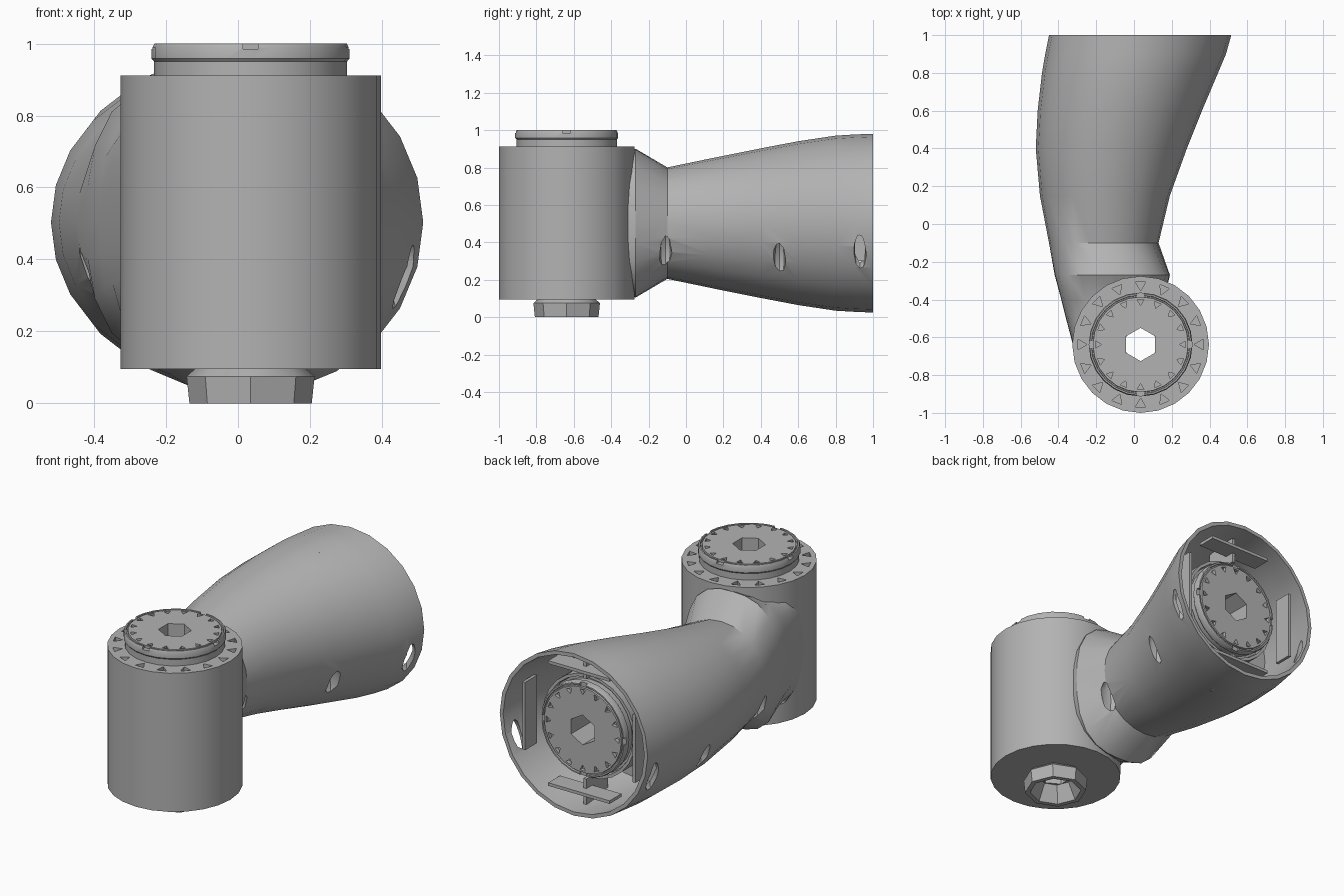
import bpy
import bmesh
from math import cos, sin, pi, radians
from mathutils import Vector

if "Cube" in bpy.data.objects:
    bpy.data.objects.remove(bpy.data.objects["Cube"], do_unlink=True)

grey = bpy.data.materials.new("cast_grey")
grey.use_nodes = True
grey.diffuse_color = (0.45, 0.45, 0.45, 1)
grey.node_tree.nodes["Principled BSDF"].inputs["Base Color"].default_value = (0.45, 0.45, 0.45, 1)

JOINT = Vector((0.035, -0.638, 0))
MOUTH = Vector((0.03, 0, 0.5))


def finish(name, bm):
    bmesh.ops.recalc_face_normals(bm, faces=bm.faces)
    mesh = bpy.data.meshes.new(name)
    bm.to_mesh(mesh)
    bm.free()
    mesh.materials.append(grey)
    obj = bpy.data.objects.new(name, mesh)
    bpy.context.scene.collection.objects.link(obj)
    return obj


def skin(bm, rings, closed=False):
    """Bridge rings of points; cap both ends, or close into a hollow ring."""
    loops = [[bm.verts.new(p) for p in ring] for ring in rings]
    pairs = list(zip(loops, loops[1:]))
    if closed:
        pairs.append((loops[-1], loops[0]))
    else:
        bm.faces.new(loops[0])
        bm.faces.new(loops[-1])
    for a, b in pairs:
        for i in range(len(a)):
            j = (i + 1) % len(a)
            bm.faces.new((a[i], a[j], b[j], b[i]))


def place(centre, axis, u, v, h):
    """Point with offsets u, v across the axis and h along it."""
    return centre + (Vector((u, v, h)) if axis == "z" else Vector((u, h, v)))


def circle(centre, axis, r, h, sides, turn=0.0):
    angles = [turn + 2 * pi * i / sides for i in range(sides)]
    return [place(centre, axis, r * cos(a), r * sin(a), h) for a in angles]


def lathe(name, centre, axis, profile, sides, closed=False):
    bm = bmesh.new()
    skin(bm, [circle(centre, axis, r, h, sides) for r, h in profile], closed)
    return finish(name, bm)


def box(name, centre, size):
    bm = bmesh.new()
    bmesh.ops.create_cube(bm, size=1)
    bmesh.ops.scale(bm, vec=size, verts=bm.verts)
    bmesh.ops.translate(bm, vec=centre, verts=bm.verts)
    return finish(name, bm)


def carve(obj, bm):
    """Subtract the cutter mesh from the object and discard the cutter."""
    cutter = finish("cutter", bm)
    cutter.hide_render = True
    mod = obj.modifiers.new("carve", "BOOLEAN")
    mod.operation, mod.solver, mod.object = "DIFFERENCE", "EXACT", cutter
    deps = bpy.context.evaluated_depsgraph_get()
    mesh = bpy.data.meshes.new_from_object(obj.evaluated_get(deps))
    obj.modifiers.clear()
    obj.data = mesh
    bpy.data.objects.remove(cutter, do_unlink=True)


def bore(obj, centre, axis, low, high):
    bm = bmesh.new()
    skin(bm, [circle(centre, axis, 0.088, h, 6, pi / 6) for h in (low, high)])
    carve(obj, bm)


def bolt_pits(obj, centre, axis, radius, size, face):
    """Sixteen triangular pits around a flat face."""
    bm = bmesh.new()
    for i in range(16):
        a = 2 * pi * i / 16
        mid = place(centre, axis, radius * cos(a), radius * sin(a), 0)
        skin(bm, [circle(mid, axis, size, h, 3, a + pi) for h in (face - 0.02, face + 0.02)])
    carve(obj, bm)


def output_cap(name, centre, axis, base):
    """Stepped flange with a groove, bolt pits, rim notches and hex bore."""
    steps = [(0.268, 0), (0.268, 0.04), (0.275, 0.048), (0.275, 0.08), (0.27, 0.09),
             (0.262, 0.09), (0.26, 0.08), (0.254, 0.08), (0.252, 0.09)]
    cap = lathe(name, centre, axis, [(r, base + h) for r, h in steps], 24)
    bore(cap, centre, axis, base - 0.1, base + 0.2)
    bolt_pits(cap, centre, axis, 0.228, 0.021, base + 0.09)
    bm = bmesh.new()
    for i in range(4):
        a = pi * i / 2
        mid = place(centre, axis, 0.27 * cos(a), 0.27 * sin(a), 0)
        skin(bm, [circle(mid, axis, 0.03, base + h, 4, a + pi / 4) for h in (0.075, 0.12)])
    carve(cap, bm)


# Upright joint housing
housing = lathe("joint_housing", JOINT, "z", [(0.362, 0.095), (0.362, 0.912)], 24)
bore(housing, JOINT, "z", 0, 1)
bolt_pits(housing, JOINT, "z", 0.316, 0.032, 0.912)
output_cap("joint_cap", JOINT, "z", 0.91)

# Hollow boss underneath
lathe("bottom_boss", JOINT, "z",
      [(0.15, 0.1), (0.178, 0.075), (0.17, 0), (0.142, 0), (0.092, 0.1)], 8, closed=True)

# Arm stations: y, left x, right x, half height, squareness
STATIONS = [
    (-0.66, -0.318, -0.2, 0.28, 2.5), (-0.5, -0.36, -0.1, 0.32, 2.5),
    (-0.4, -0.385, 0.16, 0.33, 3), (-0.27, -0.42, 0.19, 0.398, 2.7),
    (-0.1, -0.45, 0.13, 0.298, 2.1), (0.15, -0.498, 0.19, 0.35, 2),
    (0.4, -0.52, 0.28, 0.4, 2), (0.6, -0.51, 0.36, 0.438, 2),
    (0.8, -0.487, 0.445, 0.468, 2), (0.9, -0.47, 0.487, 0.474, 2),
    (1.0, -0.45, 0.515, 0.478, 2)]


def station(y):
    for a, b in zip(STATIONS, STATIONS[1:]):
        if a[0] <= y <= b[0]:
            t = (y - a[0]) / (b[0] - a[0])
            return [p + (q - p) * t for p, q in zip(a, b)]


def oval(y, inset=0.0):
    y, left, right, rz, n = station(y)
    rx = (right - left) / 2 - inset
    mid = (left + right) / 2
    points = []
    for i in range(24):
        c, s = cos(2 * pi * i / 24), sin(2 * pi * i / 24)
        k = (abs(c) ** n + abs(s) ** n) ** (-1 / n)
        points.append(Vector((mid + rx * c * k, y, 0.503 + (rz - inset) * s * k)))
    return points


# Curved arm with an open, thin-walled end
bm = bmesh.new()
skin(bm, [oval(s[0]) for s in STATIONS] + [oval(y, 0.022) for y in (1, 0.9, 0.8, 0.6, 0.55)])
arm = finish("curved_arm", bm)

# Lens-shaped bolt openings along both flanks
bm = bmesh.new()
for y, z in ((-0.11, 0.35), (0.5, 0.31), (0.93, 0.34)):
    _, left, right, rz, n = station(y)
    reach = (right - left) / 2 * (1 - ((0.503 - z) / rz) ** 2) ** 0.5
    for side in (-1, 1):
        made = bmesh.ops.create_uvsphere(bm, u_segments=8, v_segments=6, radius=1)["verts"]
        bmesh.ops.scale(bm, vec=(0.055, 0.035, 0.11), verts=made)
        bmesh.ops.translate(bm, vec=((left + right) / 2 + side * reach, y, z), verts=made)
carve(arm, bm)

# Second drive unit recessed in the arm mouth
motor = lathe("mouth_motor", MOUTH, "y", [(0.302, 0.56), (0.302, 0.86), (0.285, 0.86), (0.28, 0.84)], 24)
bore(motor, MOUTH, "y", 0.62, 0.95)
output_cap("mouth_cap", MOUTH, "y", 0.83)

# Stiffening plates and fins between motor and shell
for side, label in ((-1, "low"), (1, "high")):
    box(label + "_side_plate", MOUTH + Vector((side * 0.36, 0.9, 0)), (0.018, 0.11, 0.4))
    box(label + "_cross_plate", MOUTH + Vector((0, 0.9, side * 0.36)), (0.4, 0.11, 0.018))
    box(label + "_fin", MOUTH + Vector((0, 0.8, side * 0.37)), (0.02, 0.2, 0.15))

for obj in bpy.context.scene.objects:
    if obj.type == "MESH" and grey.name in obj.data.materials:
        obj.data.shade_smooth()
        obj.data.set_sharp_from_angle(angle=radians(32))
